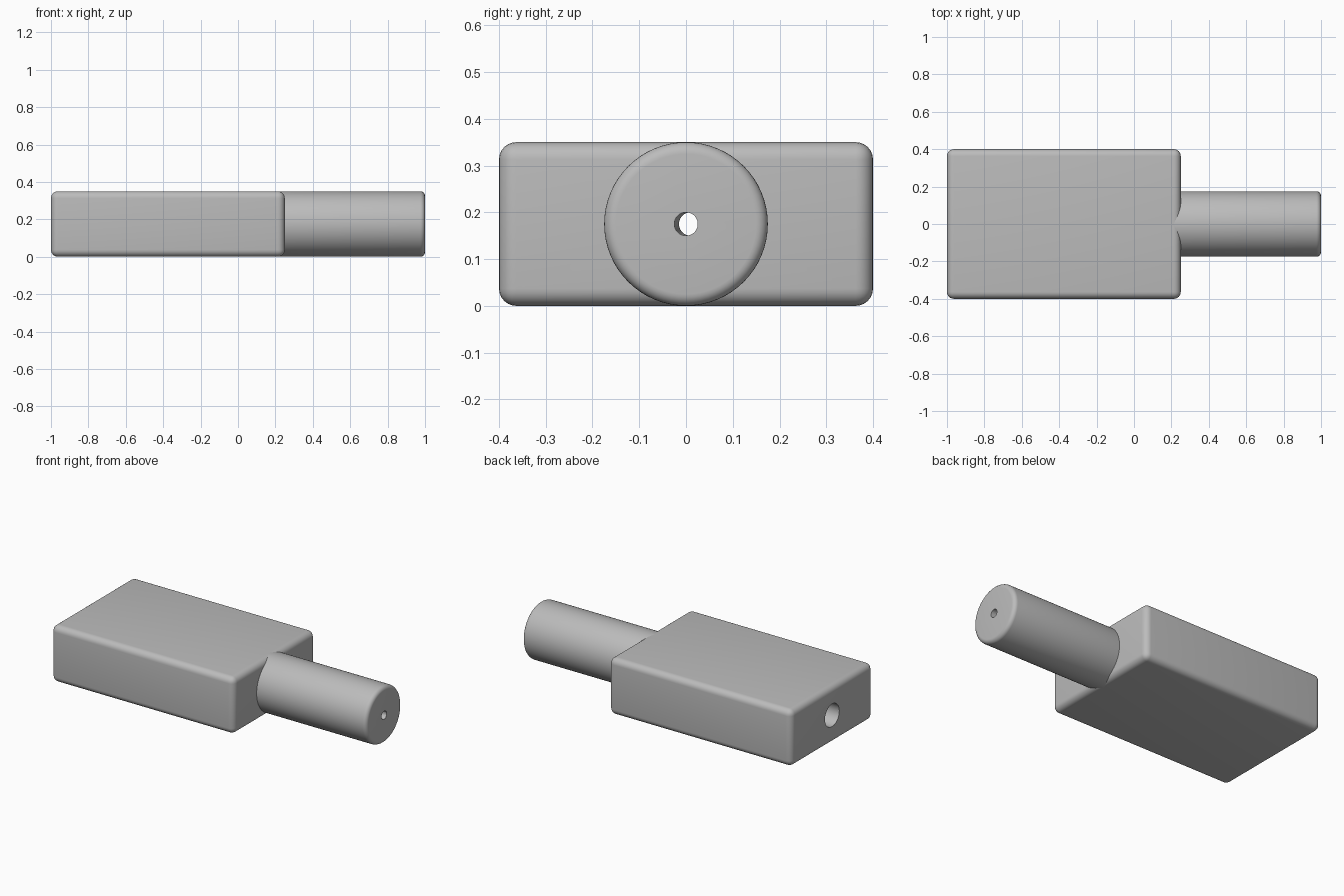
import bpy, math
from mathutils import Vector

cube = bpy.data.objects.get("Cube")
if cube:
    bpy.data.objects.remove(cube)

grey = bpy.data.materials.new("plain_grey")
grey.use_nodes = True
COLOUR = (0.5, 0.5, 0.5, 1)
grey.diffuse_color = COLOUR
grey.node_tree.nodes["Principled BSDF"].inputs["Base Color"].default_value = COLOUR

MID = 0.175  # height of the shared axis


def rod(name, start, end, radius, sides=64):
    """Cylinder between two points."""
    a, b = Vector(start), Vector(end)
    bpy.ops.mesh.primitive_cylinder_add(
        vertices=sides, radius=radius, depth=(b - a).length, location=(a + b) / 2,
        rotation=(b - a).to_track_quat('Z', 'Y').to_euler())
    ob = bpy.context.object
    ob.name = name
    ob.data.materials.append(grey)
    return ob


def apply_modifier(ob, mod):
    bpy.ops.object.select_all(action='DESELECT')
    ob.select_set(True)
    bpy.context.view_layer.objects.active = ob
    bpy.ops.object.modifier_apply(modifier=mod.name)


def finish(ob, width, cutters):
    """Round the edges, drill the holes, then smooth the curved faces."""
    bev = ob.modifiers.new("rounded_edges", 'BEVEL')
    bev.width, bev.segments = width, 6
    bev.limit_method, bev.angle_limit = 'ANGLE', math.radians(40)
    apply_modifier(ob, bev)
    for c in cutters:
        cut = ob.modifiers.new("hole", 'BOOLEAN')
        cut.operation, cut.solver, cut.object = 'DIFFERENCE', 'EXACT', c
        apply_modifier(ob, cut)
    bpy.ops.object.shade_smooth_by_angle(angle=math.radians(30))


# Holes: a wide port in the block and a narrow bore through the stem
port = rod("port_cutter", (-1.1, 0, MID), (0.1, 0, MID), 0.07)
bore = rod("bore_cutter", (0.05, 0.0105, MID), (1.1, -0.001, MID), 0.025, 48)

# Rounded rectangular block
bpy.ops.mesh.primitive_cube_add(size=1, location=(-0.375, 0, MID))
block = bpy.context.object
block.name = "block"
block.scale = (1.25, 0.8, 2 * MID)
bpy.ops.object.transform_apply(location=False, rotation=False, scale=True)
block.data.materials.append(grey)
finish(block, 0.037, [port, bore])

# Round stem; its inner end is trimmed just inside the block
stem = rod("stem", (0.17, 0, MID), (1, 0, MID), MID)
finish(stem, 0.025, [bore])

for cutter in (port, bore):
    bpy.data.objects.remove(cutter)
